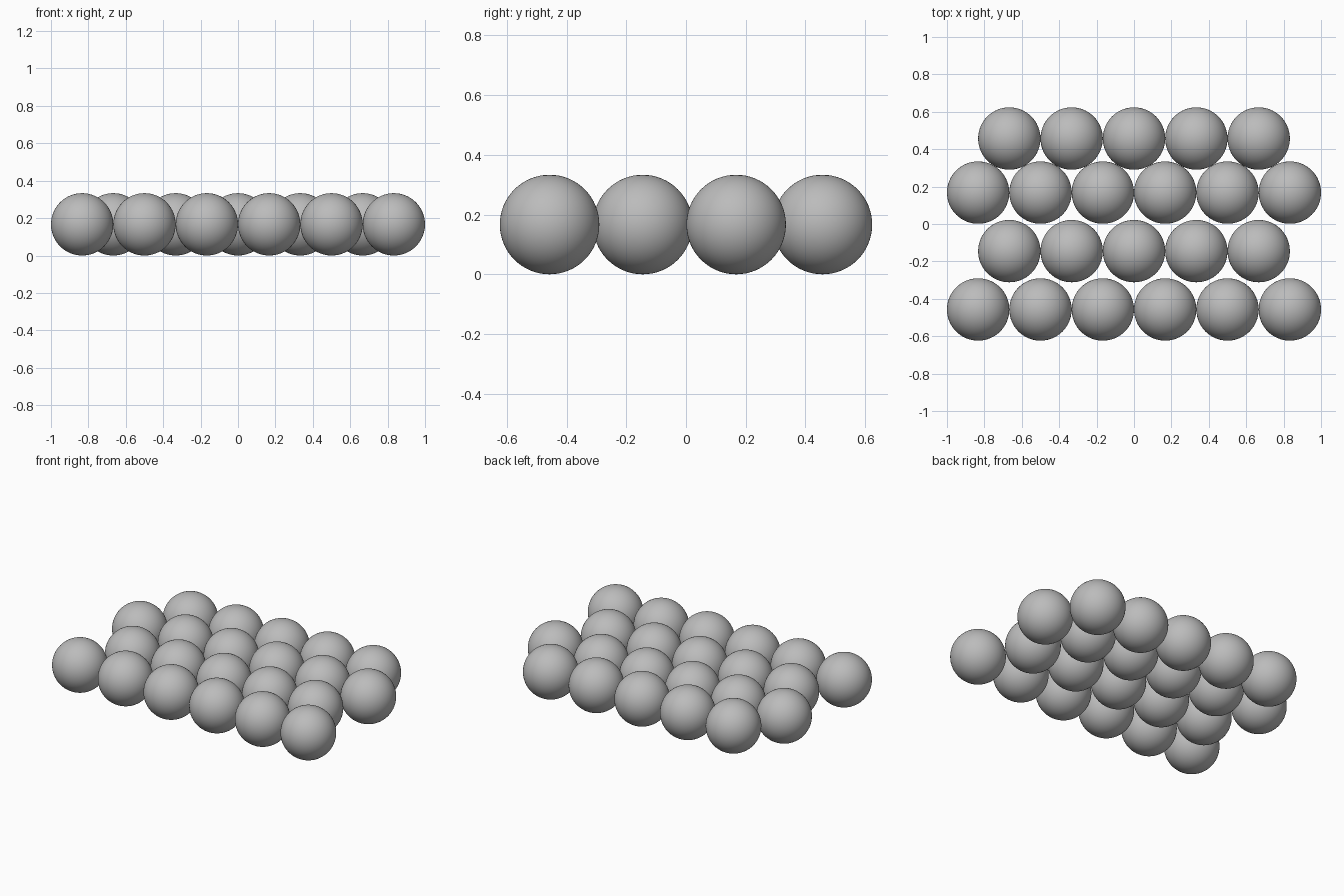
import bpy

cube = bpy.data.objects.get("Cube")
if cube:
    bpy.data.objects.remove(cube, do_unlink=True)

RADIUS = 1 / 6

# Plain grey finish
grey = bpy.data.materials.new("grey")
grey.use_nodes = True
colour = (0.5, 0.5, 0.5, 1)
grey.diffuse_color = colour
grey.node_tree.nodes["Principled BSDF"].inputs["Base Color"].default_value = colour

# One smooth ball mesh shared by all balls
bpy.ops.mesh.primitive_uv_sphere_add(segments=64, ring_count=32, radius=RADIUS)
first = bpy.context.object
bpy.ops.object.shade_smooth()
ball_mesh = first.data
ball_mesh.name = "ball"
ball_mesh.materials.append(grey)
bpy.data.objects.remove(first, do_unlink=True)


def add_row(name, count, y):
    """Line up touching balls, centred on x = 0."""
    for i in range(count):
        ball = bpy.data.objects.new(f"{name}_ball_{i + 1}", ball_mesh)
        ball.location = ((2 * i - count + 1) * RADIUS, y, RADIUS)
        bpy.context.collection.objects.link(ball)


# Staggered rows from front to back
add_row("front_row", 6, -0.457)
add_row("front_middle_row", 5, -0.145)
add_row("back_middle_row", 6, 0.168)
add_row("back_row", 5, 0.457)
